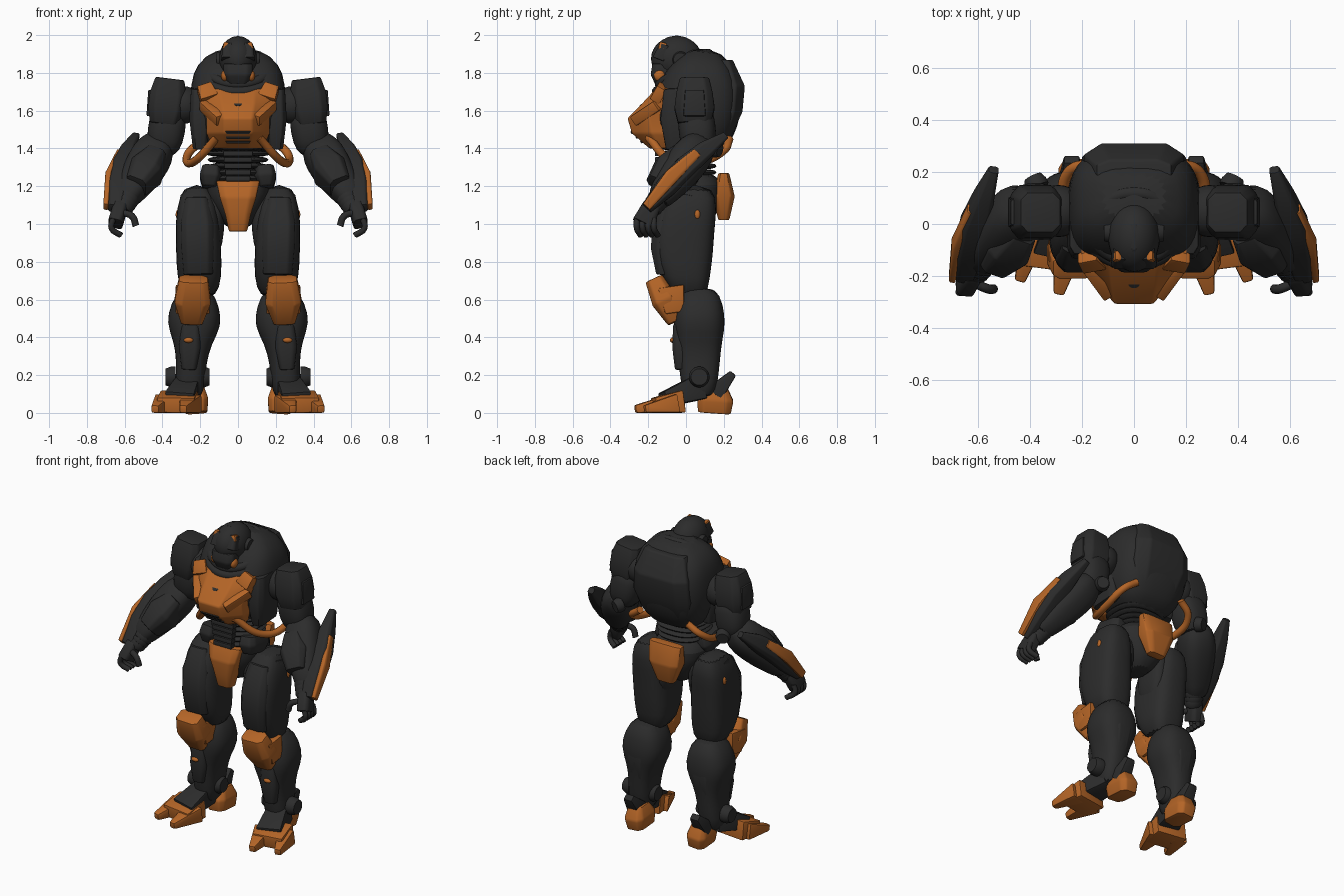
import bpy, bmesh, math
from mathutils import Vector

if "Cube" in bpy.data.objects:
    bpy.data.objects.remove(bpy.data.objects["Cube"], do_unlink=True)


def make_material(name, rgb):
    mat = bpy.data.materials.new(name)
    mat.use_nodes = True
    mat.diffuse_color = (*rgb, 1)
    mat.node_tree.nodes["Principled BSDF"].inputs["Base Color"].default_value = (*rgb, 1)
    return mat


dark = make_material("charcoal armour", (.025, .025, .025))
orange = make_material("burnt orange", (.46, .13, .02))


def add_mirror(obj):
    """Repeat a part on the other side of the body."""
    modifier = obj.modifiers.new("Mirror", 'MIRROR')
    modifier.use_mirror_merge = False


def finish(name, bm, mat, paired, subdivide=False):
    """Turn a bmesh into a shaded object, with its twin if it belongs to a pair."""
    mesh = bpy.data.meshes.new(name)
    bm.to_mesh(mesh)
    bm.free()
    mesh.materials.append(mat)
    mesh.shade_smooth()
    mesh.set_sharp_from_angle(angle=math.radians(40))
    obj = bpy.data.objects.new(name, mesh)
    bpy.context.collection.objects.link(obj)
    if subdivide:
        modifier = obj.modifiers.new("Smooth", 'SUBSURF')
        modifier.levels = modifier.render_levels = 1
    if paired:
        add_mirror(obj)


def form(name, start, end, widths, depths=None, mat=dark, bow=(0, 0, 0),
         sides=20, power=2.6, bevel=0, subdivide=False):
    """Skin superellipse sections, evenly spaced from start to end, along a bowed axis.
    Widths lie nearest to the x direction. Parts off the middle are paired."""
    start, end, bow = Vector(start), Vector(end), Vector(bow)
    depths = depths or widths
    axis = (end - start).normalized()
    reference = Vector((0, 1, 0)) if abs(axis.x) > .9 else Vector((1, 0, 0))
    across = (reference - axis * axis.dot(reference)).normalized()
    outward = axis.cross(across)
    bm = bmesh.new()
    rings = []
    for k, (width, depth) in enumerate(zip(widths, depths)):
        t = k / (len(widths) - 1)
        centre = start.lerp(end, t) + bow * math.sin(math.pi * t)
        ring = []
        for i in range(sides):
            angle = math.tau * (i + .5) / sides
            c, s = math.cos(angle), math.sin(angle)
            u = math.copysign(abs(c) ** (2 / power), c)
            v = math.copysign(abs(s) ** (2 / power), s)
            ring.append(bm.verts.new(centre + across * u * width + outward * v * depth))
        rings.append(ring)
    for low, high in zip(rings, rings[1:]):
        for i in range(sides):
            j = (i + 1) % sides
            bm.faces.new((low[i], low[j], high[j], high[i]))
    bm.faces.new(rings[0])
    bm.faces.new(rings[-1])
    bmesh.ops.recalc_face_normals(bm, faces=bm.faces)
    if bevel:
        edges = [e for e in bm.edges if e.calc_face_angle(0) > .4]
        bmesh.ops.bevel(bm, geom=edges, offset=bevel, segments=2, profile=.6,
                        affect='EDGES', clamp_overlap=True)
    finish(name, bm, mat, start.x or end.x, subdivide)


def limb(name, start, end, widths, depths=None, **options):
    form(name, start, end, widths, depths, subdivide=True, **options)


def block(name, start, end, widths, depths, mat=dark, bevel=.01, **options):
    form(name, start, end, widths, depths, mat, sides=4, power=999, bevel=bevel, **options)


def plate(name, start, end, widths, depths, mat=dark, power=4, **options):
    """Armour plate with chamfered corners."""
    form(name, start, end, widths, depths, mat, sides=8, power=power, bevel=.01, **options)


def disc(name, start, end, radius):
    form(name, start, end, (radius, radius, radius * .8), sides=24, power=2)


def ball(name, centre, radii, mat=dark):
    bm = bmesh.new()
    bmesh.ops.create_uvsphere(bm, u_segments=28, v_segments=16, radius=1)
    bmesh.ops.scale(bm, vec=radii, verts=bm.verts)
    bmesh.ops.translate(bm, vec=centre, verts=bm.verts)
    finish(name, bm, mat, centre[0])


def pipe(name, points, radius, mat=dark, closed=False):
    """Round hose: a closed one circles the middle, an open one is paired."""
    curve = bpy.data.curves.new(name, 'CURVE')
    curve.dimensions, curve.bevel_depth, curve.bevel_resolution = '3D', radius, 3
    curve.use_fill_caps = True
    spline = curve.splines.new('BEZIER')
    spline.bezier_points.add(len(points) - 1)
    spline.use_cyclic_u = closed
    for knot, position in zip(spline.bezier_points, points):
        knot.co = position
        knot.handle_left_type = knot.handle_right_type = 'AUTO'
    curve.materials.append(mat)
    obj = bpy.data.objects.new(name, curve)
    bpy.context.collection.objects.link(obj)
    if not closed:
        add_mirror(obj)


# Humped torso
limb("torso", (0, .02, 1.36), (0, .11, 1.93), widths=(.15, .22, .25, .26, .25, .23, .12),
     depths=(.14, .2, .23, .23, .22, .17, .08), power=3)
plate("back_panel", (0, .19, 1.87), (0, .18, 1.46), widths=(.15, .2, .21, .17), depths=(.06, .13, .12, .06))
plate("rib_plate", (.2, -.03, 1.72), (.2, -.01, 1.4), widths=(.05, .06, .04), depths=(.09, .12, .1))

# Waist bands and abdomen plates
for i in range(6):
    z, width = 1.24 + i / 30, .13 + i / 150
    limb("waist_band", (0, .01, z - .02), (0, .01, z + .02), widths=(width, width + .02, width),
         depths=(.14, .16, .14))
    block("abdomen_plate", (0, -.145, z - .014), (0, -.145, z + .014), widths=(width / 2, width / 2),
          depths=(.02, .02), bevel=.005)

# Chest shell with its socket, ridges and vent
plate("chest_shell", (0, -.1, 1.72), (0, -.1, 1.4), widths=(.22, .21, .18, .18, .14),
      depths=(.06, .14, .225, .2, .1), mat=orange, power=2.2)
block("chest_ridge", (.19, -.15, 1.63), (.09, -.27, 1.55), widths=(.02, .03), depths=(.03, .03), mat=orange)
block("collar_flap", (.18, -.12, 1.73), (.15, -.16, 1.66), widths=(.04, .05), depths=(.03, .03), mat=orange)
disc("chest_socket", (0, -.2, 1.605), (0, -.23, 1.64), radius=.028)
for i in range(3):
    y, z = -.29 + i * .026, 1.485 - i * .025
    block("vent_slat", (0, y, z + .006), (0, y + .008, z - .006), widths=(.065, .06),
          depths=(.006, .006), bevel=0)

# Hoses from the chest round to the back
pipe("side_hose", [(.11, -.2, 1.46), (.22, -.08, 1.34), (.27, .08, 1.33), (.25, .2, 1.39),
                   (.17, .23, 1.45)], .022, orange)

# Neck, collar and head
limb("neck", (0, 0, 1.66), (0, -.03, 1.86), widths=(.13, .12, .08))
for drop, size in ((0, .16), (.03, .18)):
    circle = [math.tau * i / 12 for i in range(12)]
    pipe("collar_ring", [(size * math.cos(a), .8 * size * math.sin(a) - .01,
                          1.82 - drop + size * math.sin(a) / 2) for a in circle], .028, closed=True)
ball("skull", (0, -.05, 1.875), (.1, .135, .12))
limb("head_crest", (0, -.05, 1.84), (0, -.05, 2), widths=(.04, .04, .03, .02), depths=(.14, .13, .1, .05))
plate("brow", (.05, -.11, 1.95), (.05, -.14, 1.87), widths=(.03, .04), depths=(.03, .04))
plate("jaw", (0, -.12, 1.85), (0, -.12, 1.73), widths=(.08, .08, .05), depths=(.06, .07, .04))
disc("ear_disc", (.06, -.03, 1.87), (.115, -.03, 1.87), radius=.045)
ball("cheek_light", (.07, -.14, 1.785), (.02, .03, .03), orange)
block("brow_mark", (.06, -.12, 1.96), (.07, -.13, 1.92), widths=(.014, .014), depths=(.02, .02), mat=orange)

# Shoulders
ball("shoulder_joint", (.29, .05, 1.63), (.1, .1, .1))
plate("shoulder_pad", (.36, .045, 1.77), (.39, .045, 1.53), widths=(.08, .1, .1, .08),
      depths=(.08, .1, .11, .09))
block("shoulder_panel", (.455, .045, 1.71), (.465, .045, 1.57), widths=(.02, .02), depths=(.05, .06))

# Arms
limb("upper_arm", (.36, .05, 1.62), (.4, .07, 1.36), widths=(.09, .1, .1, .07))
disc("elbow_disc", (.37, .14, 1.4), (.39, .18, 1.39), radius=.045)
limb("forearm", (.4, .1, 1.45), (.61, -.16, 1.11), widths=(.07, .11, .11, .1, .08, .06))
plate("forearm_guard", (.43, -.01, 1.36), (.54, -.15, 1.2), widths=(.06, .09, .06), depths=(.08, .1, .07))
ball("elbow_mark", (.48, -.1, 1.31), (.02, .03, .015), orange)
plate("arm_blade", (.54, .21, 1.47), (.65, -.21, 1.08), widths=(.02, .04, .06, .06, .04),
      depths=(.02, .05, .06, .06, .03), bow=(.015, 0, .03))
plate("arm_blade_stripe", (.63, .06, 1.38), (.7, -.21, 1.09), widths=(.012, .018, .014),
      depths=(.025, .04, .025), mat=orange, bow=(.02, 0, .02))

# Hands
for i in range(3):
    wrist = Vector((.58, -.14, 1.14)) + i * Vector((.01, -.015, -.02))
    disc("wrist_band", wrist, wrist + Vector((.015, -.02, -.03)), radius=.06 - i * .003)
plate("palm", (.62, -.18, 1.1), (.65, -.23, 1), widths=(.04, .04), depths=(.05, .06))
for i in range(4):
    y = -.26 + i * .03
    pipe("finger", [(.66, y, 1.03), (.67, y, .98), (.62, y + .02, .94)], .016)
pipe("thumb", [(.61, -.23, 1.06), (.56, -.25, 1.04), (.54, -.25, .99)], .018)

# Pelvis
limb("pelvis", (0, .02, 1.28), (0, .03, .97), widths=(.13, .18, .16, .11, .06), depths=(.13, .17, .16, .14, .08))
plate("hip_plate", (.14, -.03, 1.3), (.15, -.05, 1.19), widths=(.05, .06, .04), depths=(.1, .11, .08))
plate("front_guard", (0, -.12, 1.23), (0, -.12, .96), widths=(.12, .1, .07, .05),
      depths=(.04, .07, .06, .04), mat=orange)
plate("rear_guard", (0, .2, 1.27), (0, .2, 1.02), widths=(.12, .11, .06), depths=(.03, .06, .03), mat=orange)

# Thighs and knees
limb("thigh", (.22, .05, 1.21), (.2, .02, .6), widths=(.07, .11, .12, .12, .12, .09),
     depths=(.1, .15, .16, .16, .13, .09), bow=(0, -.05, 0), power=3)
limb("inner_thigh", (.14, .03, 1.18), (.13, 0, .84), widths=(.05, .07, .06, .04), depths=(.1, .11, .11, .08))
plate("front_thigh_plate", (.22, -.07, 1.14), (.21, -.1, .73), widths=(.06, .09, .09, .08),
      depths=(.04, .1, .1, .06))
plate("outer_thigh_plate", (.285, .04, 1.15), (.28, -.03, .8), widths=(.02, .04, .04), depths=(.07, .11, .08))
ball("thigh_mark", (.318, .06, 1.05), (.012, .015, .025), orange)
plate("knee_guard", (.235, -.17, .71), (.245, -.06, .48), widths=(.08, .1, .06), depths=(.05, .07, .04), mat=orange)
block("knee_side", (.24, -.08, .67), (.24, -.06, .53), widths=(.09, .09), depths=(.07, .05), mat=orange)

# Lower legs
limb("calf", (.22, .07, .67), (.26, .07, .07), widths=(.08, .13, .15, .1, .08, .08, .07),
     depths=(.09, .13, .14, .12, .11, .1, .08))
plate("shin_plate", (.25, -.02, .47), (.26, -.01, .23), widths=(.05, .06, .04), depths=(.05, .06, .05))
plate("calf_panel", (.23, .14, .6), (.24, .13, .3), widths=(.05, .07, .05), depths=(.04, .07, .05))
ball("shin_mark", (.262, -.07, .385), (.025, .015, .014), orange)
for inner, outer in ((.33, .385), (.2, .15)):
    disc("ankle_disc", (inner, .07, .19), (outer, .07, .19), radius=.055)

# Feet
block("heel_fin", (.24, .25, .21), (.24, .15, .1), widths=(.03, .05), depths=(.02, .05))
plate("heel", (.22, .15, 0), (.23, .16, .14), widths=(.06, .07, .05), depths=(.09, .1, .06), mat=orange)
block("instep", (.26, .08, .14), (.31, -.12, .07), widths=(.06, .08), depths=(.07, .04))
block("toe_bridge", (.31, -.02, .06), (.33, -.17, .04), widths=(.1, .1), depths=(.06, .04), mat=orange)
block("inner_toe", (.25, -.08, .05), (.29, -.27, .02), widths=(.06, .02), depths=(.05, .02), mat=orange)
block("outer_toe", (.39, -.05, .05), (.44, -.22, .02), widths=(.05, .02), depths=(.05, .02), mat=orange)
